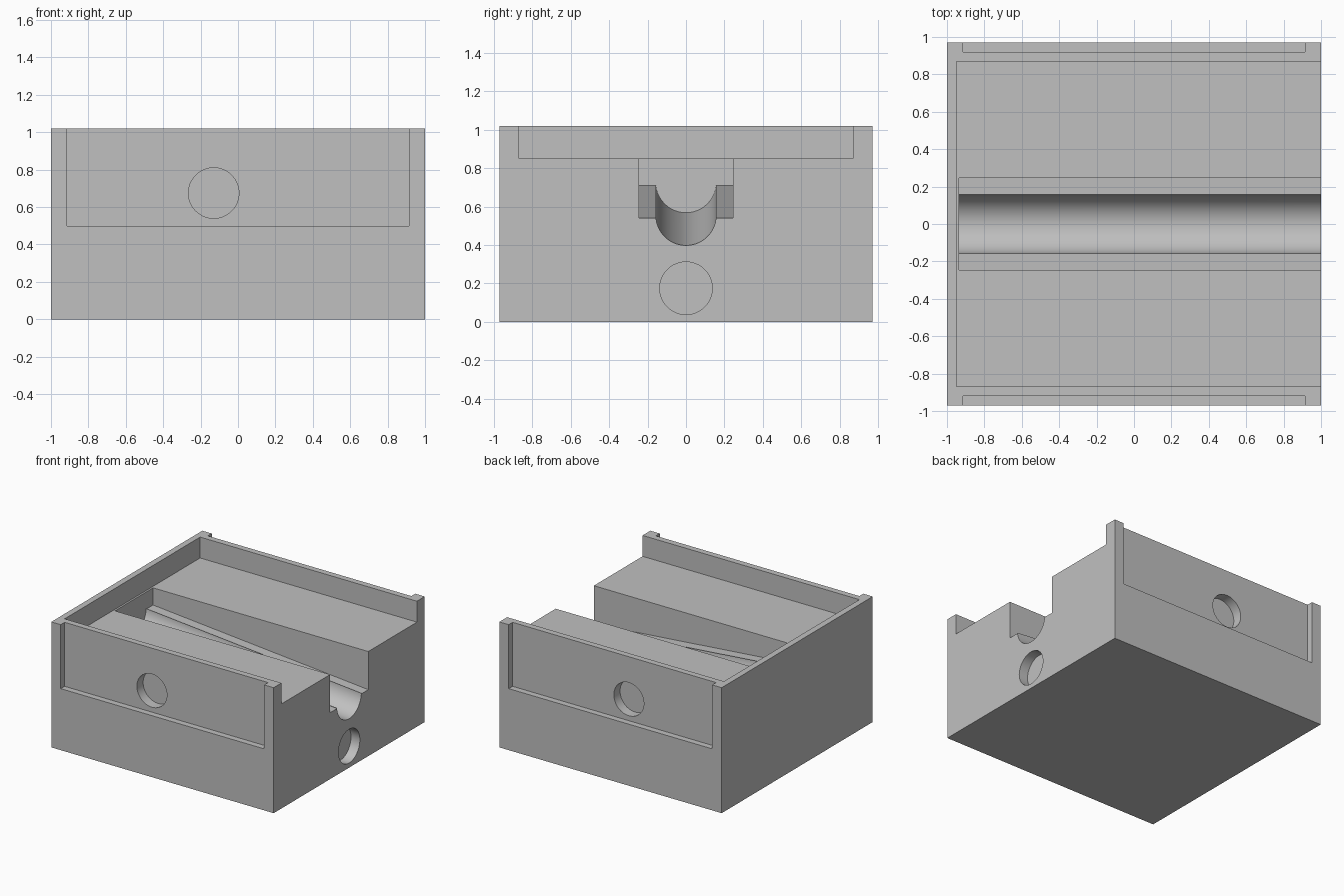
import bpy, bmesh, math
from mathutils import Matrix

cube = bpy.data.objects.get("Cube")
if cube:
    bpy.data.objects.remove(cube, do_unlink=True)

HALF_Y, HEIGHT = 0.97, 1.02

grey = bpy.data.materials.new("plain grey")
grey.use_nodes = True
colour = (0.53, 0.53, 0.53, 1)
grey.diffuse_color = colour
grey.node_tree.nodes["Principled BSDF"].inputs["Base Color"].default_value = colour


def add_object(name, bm):
    bmesh.ops.recalc_face_normals(bm, faces=bm.faces)
    mesh = bpy.data.meshes.new(name)
    bm.to_mesh(mesh)
    bm.free()
    mesh.materials.append(grey)
    obj = bpy.data.objects.new(name, mesh)
    bpy.context.collection.objects.link(obj)
    return obj


def box(name, low, high):
    bm = bmesh.new()
    bmesh.ops.create_cube(bm, size=1)
    for v in bm.verts:
        v.co = [h if c > 0 else l for c, l, h in zip(v.co, low, high)]
    return add_object(name, bm)


def cylinder(name, centre, axis, radius, length):
    bm = bmesh.new()
    turn = Matrix.Rotation(math.pi / 2, 4, "Y" if axis == "X" else "X")
    bmesh.ops.create_cone(bm, cap_ends=True, segments=64, radius1=radius,
                          radius2=radius, depth=length,
                          matrix=Matrix.Translation(centre) @ turn)
    return add_object(name, bm)


def sloped_channel(name, x_closed, x_open):
    """Stepped trough with a round groove, its floor rising to the closed end."""
    bm = bmesh.new()
    rings = []
    steps, radius, half = 48, 0.157, 0.245
    for x in (x_closed, x_open):
        ledge = 0.54 + (1 - x) * 0.088
        profile = [(-half, 0.95), (-half, ledge), (-radius, ledge)]
        for i in range(steps + 1):
            a = math.pi * i / steps
            profile.append((-radius * math.cos(a), ledge + 0.015 - radius * math.sin(a)))
        profile += [(radius, ledge), (half, ledge), (half, 0.95)]
        # The groove walls start at the ledge itself
        profile = [p for i, p in enumerate(profile) if i not in (3, steps + 3)]
        rings.append([bm.verts.new((x, y, z)) for y, z in profile])
    a, b = rings
    for i in range(len(a)):
        j = (i + 1) % len(a)
        bm.faces.new((a[i], a[j], b[j], b[i]))
    bm.faces.new(a)
    bm.faces.new(b)
    return add_object(name, bm)


# Solid block
body = box("box_body", (-1, -HALF_Y, 0), (1, HALF_Y, HEIGHT))

# Top recess open at one end, and the sloped channel in its floor
cutters = [
    box("top_recess_cutter", (-0.95, -0.87, 0.85), (1.2, 0.87, 1.2)),
    sloped_channel("channel_cutter", -0.935, 1.1),
]

# Shallow panels with round blind holes on the front and back
for side, word in ((-1, "front"), (1, "back")):
    inner, outer = sorted((side * 0.92, side * 1.2))
    cutters.append(box(word + "_panel_cutter", (-0.915, inner, 0.5), (0.915, outer, 1.2)))
    cutters.append(cylinder(word + "_hole_cutter", (-0.13, side * 0.94, 0.675),
                            "Y", 0.135, 0.2))

# Round blind hole below the channel
cutters.append(cylinder("end_hole_cutter", (1.02, 0, 0.175), "X", 0.137, 0.2))

bpy.ops.object.select_all(action="DESELECT")
body.select_set(True)
bpy.context.view_layer.objects.active = body
for cutter in cutters:
    cutter.hide_render = True
    mod = body.modifiers.new(cutter.name, "BOOLEAN")
    mod.operation = "DIFFERENCE"
    mod.solver = "EXACT"
    mod.object = cutter
    bpy.ops.object.modifier_apply(modifier=mod.name)
    bpy.data.objects.remove(cutter, do_unlink=True)

bpy.ops.object.shade_smooth_by_angle(angle=math.radians(30))
